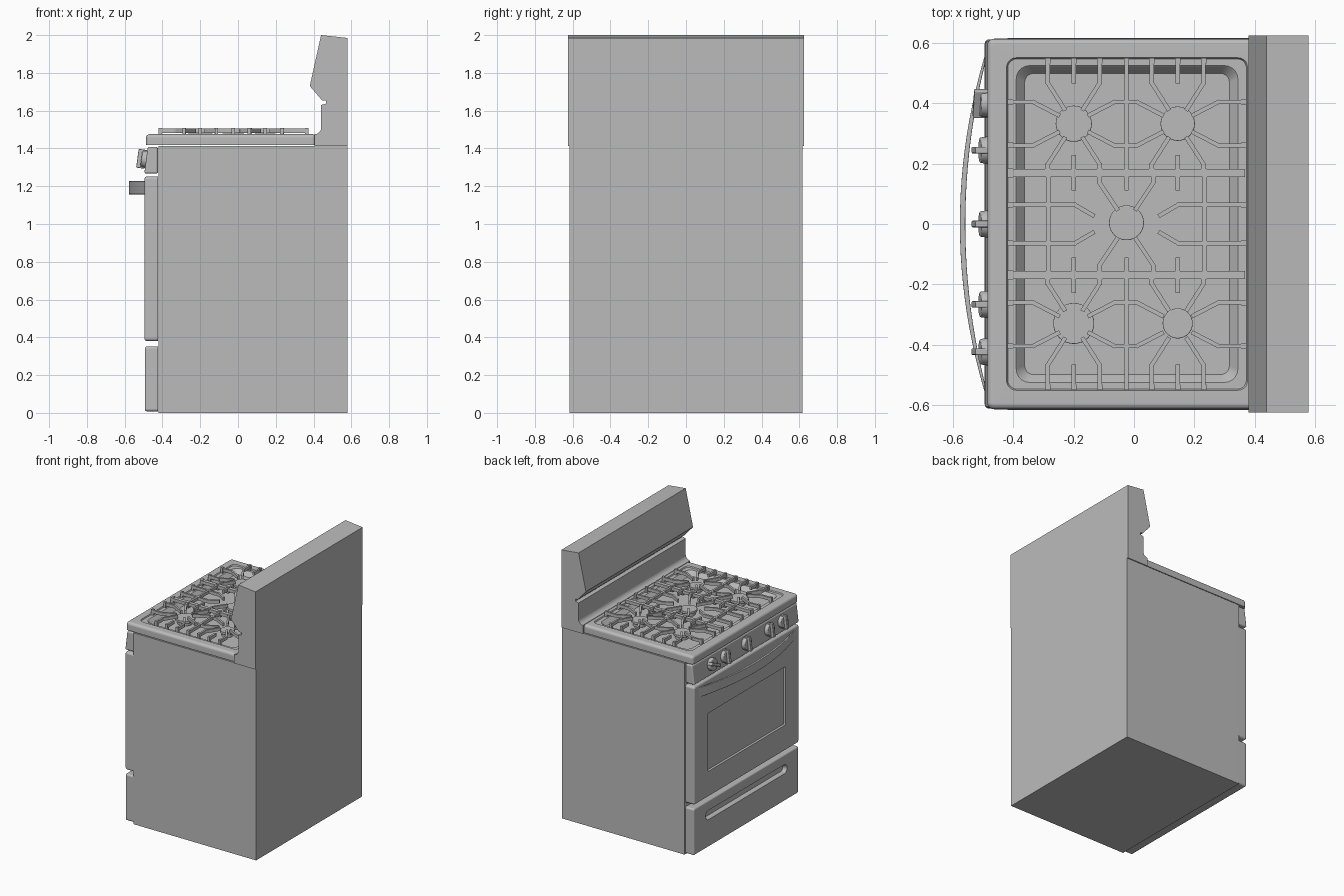
import bpy, bmesh, math
from mathutils import Matrix, Vector

cube = bpy.data.objects.get("Cube")
if cube:
    bpy.data.objects.remove(cube, do_unlink=True)

grey = bpy.data.materials.new("plain grey")
grey.use_nodes = True
COLOUR = (0.5, 0.5, 0.5, 1)
grey.diffuse_color = COLOUR
grey.node_tree.nodes["Principled BSDF"].inputs["Base Color"].default_value = COLOUR


def finish(name, bm, bevel=0, smooth=True):
    """Turn a bmesh into a finished, shaded object."""
    bmesh.ops.recalc_face_normals(bm, faces=bm.faces)
    mesh = bpy.data.meshes.new(name)
    bm.to_mesh(mesh)
    bm.free()
    mesh.materials.append(grey)
    obj = bpy.data.objects.new(name, mesh)
    bpy.context.collection.objects.link(obj)
    bpy.ops.object.select_all(action='DESELECT')
    obj.select_set(True)
    bpy.context.view_layer.objects.active = obj
    if smooth:
        bpy.ops.object.shade_smooth_by_angle(angle=math.radians(32))
    if bevel:
        mod = obj.modifiers.new("Bevel", 'BEVEL')
        mod.width, mod.segments, mod.limit_method = bevel, 3, 'ANGLE'
        mod.angle_limit = math.radians(40)
    if smooth:
        obj.modifiers.new("Normals", 'WEIGHTED_NORMAL').keep_sharp = True
    return obj


def add_box(bm, lo, hi, matrix=Matrix()):
    lo, hi = Vector(lo), Vector(hi)
    place = Matrix.Translation((lo + hi) / 2) @ Matrix.Diagonal((*(hi - lo), 1))
    bmesh.ops.create_cube(bm, size=1, matrix=matrix @ place)


def prism(name, points, axis, lo, hi, bevel=0, smooth=True):
    """Extrude a profile along y (points are x, z) or z (points are x, y)."""
    bm = bmesh.new()
    spot = (lambda a, b, d: (a, d, b)) if axis == 'y' else (lambda a, b, d: (a, b, d))
    face = bm.faces.new([bm.verts.new(spot(a, b, lo)) for a, b in points])
    new = bmesh.ops.extrude_face_region(bm, geom=[face])["geom"]
    shift = Vector(spot(0, 0, hi - lo))
    bmesh.ops.translate(bm, vec=shift, verts=[v for v in new if isinstance(v, bmesh.types.BMVert)])
    return finish(name, bm, bevel, smooth)


def rect_ring(cu, cv, hu, hv, r, depth, steps=5):
    """Rounded rectangle with centre, half sizes, corner radius and depth."""
    ring = []
    for k, (su, sv) in enumerate([(1, 1), (-1, 1), (-1, -1), (1, -1)]):
        for i in range(steps + 1):
            a = math.pi / 2 * (k + i / steps)
            ring.append((cu + su * (hu - r) + r * math.cos(a),
                         cv + sv * (hv - r) + r * math.sin(a), depth))
    return ring


def rounded_edge(cu, cv, hu, hv, r, depth, outward, steps=4):
    """Rings that roll a slab's side over onto its face."""
    rings = []
    for i in range(steps + 1):
        a = math.pi / 2 * i / steps
        inset = r * (1 - math.cos(a))
        rings.append(rect_ring(cu, cv, hu - inset, hv - inset, r + 0.002 - inset,
                               depth - outward * r * (1 - math.sin(a))))
    return rings


def loft(name, rings, facing):
    """Skin a stack of rings; they face up, or toward the oven front."""
    bm = bmesh.new()
    spot = (lambda u, v, d: (u, v, d)) if facing == 'up' else (lambda u, v, d: (d, u, v))
    loops = [[bm.verts.new(spot(*p)) for p in ring] for ring in rings]
    for a, b in zip(loops, loops[1:]):
        for i in range(len(a)):
            j = (i + 1) % len(a)
            bm.faces.new((a[i], a[j], b[j], b[i]))
    bm.faces.new(loops[0])
    bm.faces.new(loops[-1])
    return finish(name, bm)


# Cabinet
bm = bmesh.new()
add_box(bm, (-0.42, -0.617, 0), (0.58, 0.617, 1.412))
finish("cabinet", bm, smooth=False)

# Backguard with a cove at the bottom and a sloped face
cove = [(0.44 - 0.035 * math.sin(a), 1.51 - 0.035 * math.cos(a) + 0.0)
        for a in [math.pi / 2 * i / 5 for i in range(6)]]
cove = [(0.405 + 0.035 * math.sin(math.pi / 2 * i / 5),
         1.51 - 0.035 * math.cos(math.pi / 2 * i / 5)) for i in range(6)]
prism("backguard", [(0.405, 1.412)] + cove + [
    (0.44, 1.63), (0.465, 1.637), (0.465, 1.653), (0.445, 1.655),
    (0.38, 1.73), (0.44, 2.0), (0.58, 1.985), (0.58, 1.412)], 'y', -0.625, 0.625, smooth=False)

# Cooktop with a stepped, sunken pan
DECK, PAN = 1.476, 1.436
mid = -0.037
slab = (mid, 0, 0.45, 0.615)
well = (-0.023, 0)
loft("cooktop", [rect_ring(*slab, 0.022, 1.418)] + rounded_edge(*slab, 0.02, DECK, 1) + [
    rect_ring(*well, 0.4, 0.552, 0.032, DECK),
    rect_ring(*well, 0.396, 0.548, 0.03, DECK - 0.008),
    rect_ring(*well, 0.368, 0.526, 0.045, DECK - 0.008),
    rect_ring(*well, 0.362, 0.52, 0.042, DECK - 0.014),
    rect_ring(*well, 0.34, 0.5, 0.03, PAN)], 'up')

# Oven door with a sunken window
FRONT, BACK = -0.496, -0.424
door = (0, 0.816, 0.612, 0.436)
loft("oven_door", [rect_ring(*door, 0.017, BACK)] + rounded_edge(*door, 0.015, FRONT, -1) + [
    rect_ring(0, 0.785, 0.45, 0.215, 0.006, FRONT),
    rect_ring(0, 0.785, 0.445, 0.21, 0.005, FRONT + 0.012)], 'front')

# Storage drawer with a long finger slot
drawer = (0, 0.18, 0.612, 0.172)
loft("drawer", [rect_ring(*drawer, 0.014, BACK)] + rounded_edge(*drawer, 0.012, FRONT + 0.003, -1) + [
    rect_ring(0, 0.245, 0.475, 0.034, 0.033, FRONT + 0.003),
    rect_ring(0, 0.245, 0.468, 0.027, 0.026, FRONT + 0.012),
    rect_ring(0, 0.245, 0.463, 0.022, 0.021, FRONT + 0.03)], 'front')

# Sloped control panel
prism("control_panel", [(-0.424, 1.267), (-0.496, 1.267), (-0.478, 1.408), (-0.424, 1.408)],
      'y', -0.612, 0.612, 0.01)

# Bowed door handle
def bow(depth, half, count=24):
    ys = [half * (2 * i / count - 1) for i in range(count + 1)]
    return [(-0.486 - depth * (1 - (y / half) ** 2), y) for y in ys]
prism("door_handle", bow(0.092, 0.59) + bow(0.074, 0.565)[::-1], 'z', 1.157, 1.227, 0.007)

# Control knobs: round skirt with a raised grip
for n, (y, spin) in enumerate([(0.4, 65), (0.245, 0), (0, 0), (-0.267, 0), (-0.424, 0)]):
    place = (Matrix.Translation((-0.487, y, 1.342)) @ Matrix.Rotation(math.radians(-82), 4, 'Y')
             @ Matrix.Rotation(math.radians(spin), 4, 'Z'))
    bm = bmesh.new()
    bmesh.ops.create_cone(bm, cap_ends=True, segments=32, radius1=0.046, radius2=0.042,
                          depth=0.03, matrix=place @ Matrix.Translation((0, 0, 0.01)))
    add_box(bm, (-0.05, -0.011, 0), (0.05, 0.011, 0.046), place)
    finish(f"knob_{n + 1}", bm, 0.004)

# Burners
for n, (x, y, r) in enumerate([(-0.2, 0.333, 0.06), (0.145, 0.333, 0.057), (-0.025, 0.004, 0.058),
                               (-0.2, -0.33, 0.068), (0.145, -0.33, 0.05)]):
    bm = bmesh.new()
    for radius, lo, hi in [(r * 0.8, PAN, 1.462), (r, 1.46, 1.478)]:
        bmesh.ops.create_cone(bm, cap_ends=True, segments=32, radius1=radius, radius2=radius,
                              depth=hi - lo, matrix=Matrix.Translation((x, y, (lo + hi) / 2)))
    finish(f"burner_{n + 1}", bm, 0.003)


# Grates: bars follow paths, with a foot where a path starts at the rim
def add_bar(bm, path, foot=True):
    for p, q in zip(path, path[1:]):
        p, q = Vector(p), Vector(q)
        d = q - p
        turn = Matrix.Translation((*p, 0)) @ Matrix.Rotation(math.atan2(d.y, d.x), 4, 'Z')
        add_box(bm, (-0.004, -0.007, 1.482), (d.length + 0.004, 0.007, 1.505), turn)
    if foot:
        x, y = path[0]
        add_box(bm, (x - 0.009, y - 0.009, 1.466), (x + 0.009, y + 0.009, 1.509))


LEFT, RIGHT, EDGE, SPLIT = -0.411, 0.365, 0.542, 0.17
for side, name in ((1, "left_grate"), (-1, "right_grate")):
    bm = bmesh.new()
    for bx in (-0.2, 0.145):
        for sx in (-1, 1):
            for sy in (-1, 1):
                yy = EDGE if sy > 0 else SPLIT + 0.006
                bend = 0.333 + sy * 0.135
                tall = [(bx + sx * 0.086, yy), (bx + sx * 0.086, bend), (bx + sx * 0.03, 0.333 + sy * 0.047)]
                end = (LEFT if bx < 0 else RIGHT) if sx * bx > 0 else -0.025
                wide = [(end, 0.333 + sy * 0.072), (bx + sx * 0.135, 0.333 + sy * 0.072),
                        (bx + sx * 0.05, 0.333 + sy * 0.028)]
                for path in (tall, wide):
                    add_bar(bm, [(x, y * side) for x, y in path], path[0][0] != -0.025)
        for a, b in ((EDGE, 0.47), (SPLIT, 0.225)):
            add_bar(bm, [(bx, a * side), (bx, b * side)])
    add_bar(bm, [(-0.025, EDGE * side), (-0.025, SPLIT * side)])
    add_bar(bm, [(LEFT, 0.176 * side), (RIGHT, 0.176 * side)])
    finish(name, bm, smooth=False)

bm = bmesh.new()
for sy in (-1, 1):
    add_bar(bm, [(LEFT, 0.163 * sy), (RIGHT, 0.163 * sy)])
    for x in (-0.2, -0.025, 0.145):
        add_bar(bm, [(x, SPLIT * sy), (x, 0.115 * sy)])
    for sx, end in ((-1, LEFT), (1, RIGHT)):
        add_bar(bm, [(end, 0.064 * sy), (-0.025 + sx * 0.172, 0.064 * sy), (-0.025 + sx * 0.11, 0.028 * sy)])
        add_bar(bm, [(-0.025 + sx * 0.09, SPLIT * sy), (-0.025 + sx * 0.09, 0.138 * sy),
                     (-0.025 + sx * 0.03, 0.048 * sy)])
        add_bar(bm, [(-0.025 + sx * 0.26, SPLIT * sy), (-0.025 + sx * 0.26, 0)])
finish("middle_grate", bm, smooth=False)
